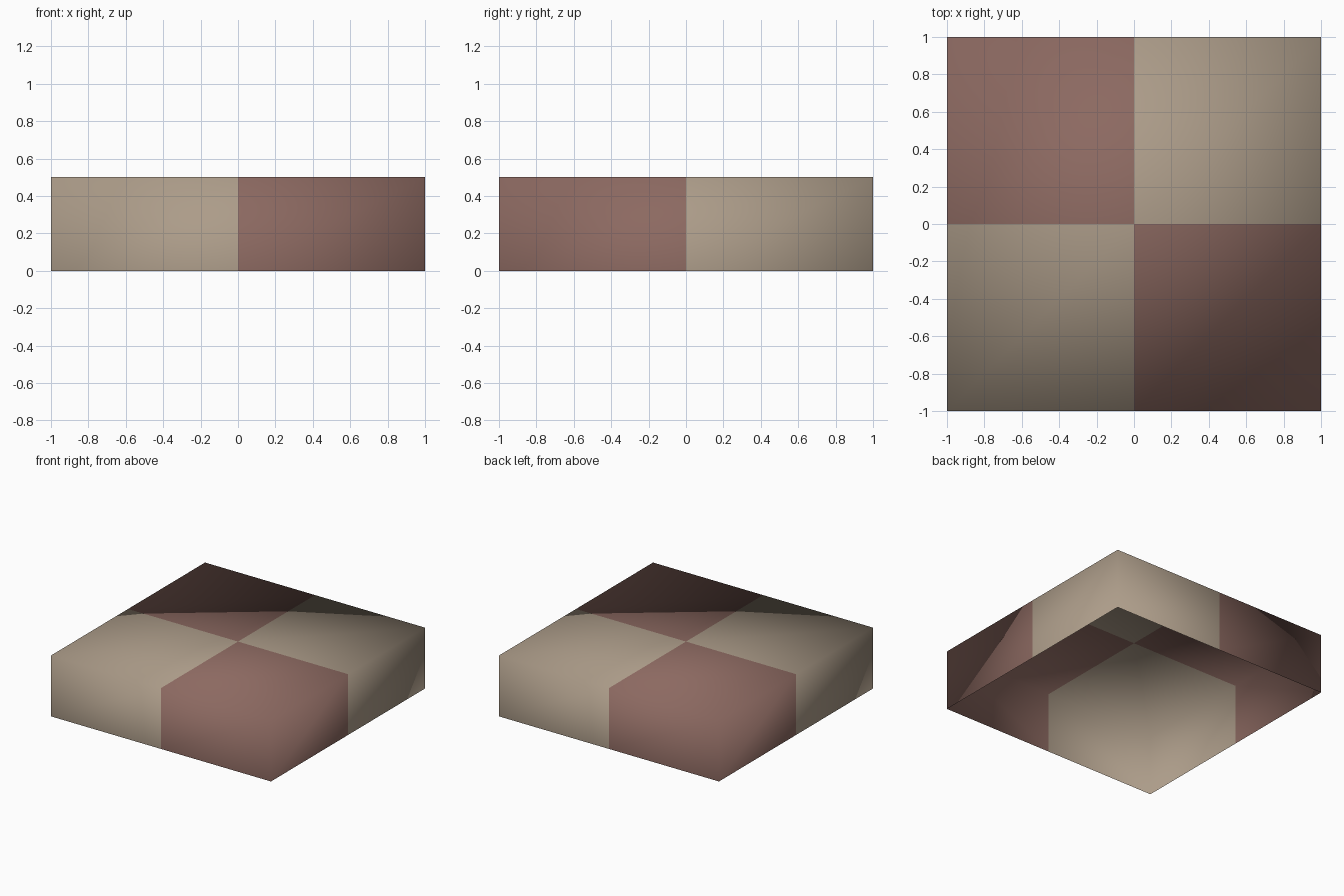
import bpy
import bmesh

if "Cube" in bpy.data.objects:
    bpy.data.objects.remove(bpy.data.objects["Cube"])


def make_material(name, colour):
    mat = bpy.data.materials.new(name)
    mat.diffuse_color = (*colour, 1.0)
    mat.use_nodes = True
    mat.node_tree.nodes["Principled BSDF"].inputs["Base Color"].default_value = mat.diffuse_color
    return mat


beige = make_material("beige", (0.413, 0.332, 0.250))
dull_red = make_material("dull red", (0.262, 0.141, 0.119))

WIDTH, HEIGHT = 2.0, 0.5

# Top panel, cut into four quarters
bm = bmesh.new()
bmesh.ops.create_grid(bm, x_segments=2, y_segments=2, size=WIDTH / 2)
bmesh.ops.translate(bm, verts=bm.verts[:], vec=(0, 0, HEIGHT))

# Side walls drop from the rim; the bottom stays open
rim = [e for e in bm.edges if e.is_boundary]
walls = bmesh.ops.extrude_edge_only(bm, edges=rim)
low = [v for v in walls["geom"] if isinstance(v, bmesh.types.BMVert)]
for v in low:
    v.co.z = 0.0
bmesh.ops.recalc_face_normals(bm, faces=bm.faces[:])
bm.normal_update()
if max(bm.faces, key=lambda f: f.calc_center_median().z).normal.z < 0:
    bmesh.ops.reverse_faces(bm, faces=bm.faces[:])

# Checker colours by quadrant, smooth shading over the edges
for f in bm.faces:
    c = f.calc_center_median()
    f.material_index = 0 if c.x * c.y > 0 else 1
    f.smooth = True

mesh = bpy.data.meshes.new("checkered_open_box")
bm.to_mesh(mesh)
bm.free()
mesh.materials.append(beige)
mesh.materials.append(dull_red)
box = bpy.data.objects.new("checkered_open_box", mesh)
bpy.context.collection.objects.link(box)
